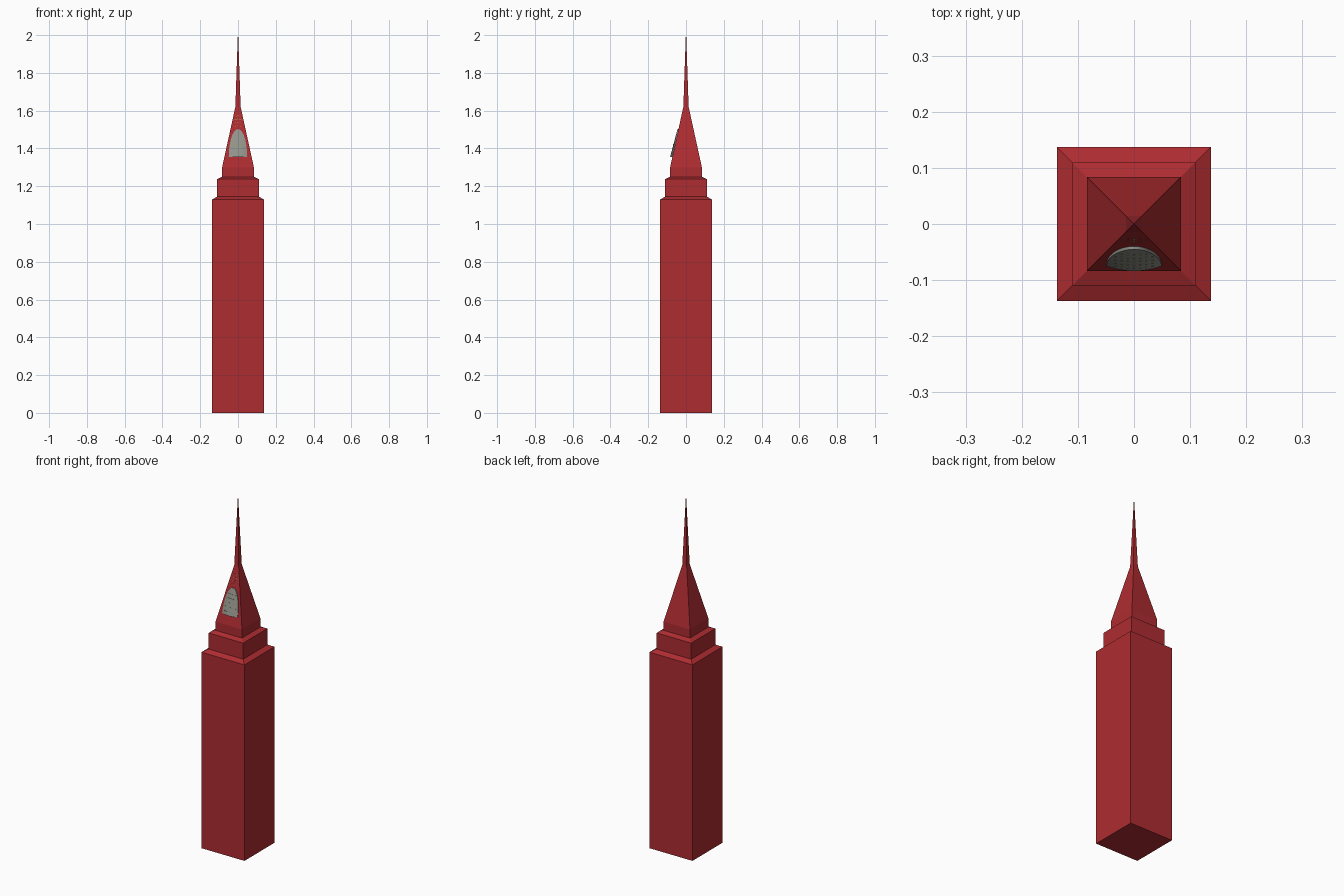
import bpy, bmesh, math

if "Cube" in bpy.data.objects:
    bpy.data.objects.remove(bpy.data.objects["Cube"])


def make_object(name, bm, color):
    bmesh.ops.recalc_face_normals(bm, faces=bm.faces)
    mesh = bpy.data.meshes.new(name)
    bm.to_mesh(mesh)
    bm.free()
    mat = bpy.data.materials.get(name) or bpy.data.materials.new(name)
    mat.diffuse_color = (*color, 1)
    mat.use_nodes = True
    mat.node_tree.nodes["Principled BSDF"].inputs["Base Color"].default_value = mat.diffuse_color
    mesh.materials.append(mat)
    obj = bpy.data.objects.new(name, mesh)
    bpy.context.collection.objects.link(obj)
    return obj


RED, GREY, GOLD = (0.42, 0.025, 0.03), (0.3, 0.3, 0.27), (0.4, 0.36, 0.1)
ROOF_Z0, ROOF_Z1, ROOF_R0, ROOF_R1 = 1.30, 1.62, 0.084, 0.014


def roof_half_width(z):
    return ROOF_R0 + (ROOF_R1 - ROOF_R0) * (z - ROOF_Z0) / (ROOF_Z1 - ROOF_Z0)


# Stepped square tower with tapered roof and needle spire
profile = [(0.137, 0), (0.137, 1.13), (0.11, 1.145), (0.11, 1.238), (0.084, 1.25),
           (ROOF_R0, ROOF_Z0), (ROOF_R1, ROOF_Z1), (0.001, 2.0)]
bm = bmesh.new()
rings = [[bm.verts.new((sx * r, sy * r, z)) for sx, sy in ((-1, -1), (1, -1), (1, 1), (-1, 1))]
         for r, z in profile]
for a, b in zip(rings, rings[1:]):
    for i in range(4):
        j = (i + 1) % 4
        bm.faces.new((a[i], a[j], b[j], b[i]))
bm.faces.new(rings[0][::-1])
bm.faces.new(rings[-1])
make_object("tower", bm, RED)

# Arched, gently bulging window panel on the front roof slope
WIN_Z, WIN_H, WIN_W = 1.355, 0.147, 0.049


def panel_y(x, z):
    t = (z - WIN_Z) / WIN_H
    return -roof_half_width(z) - 0.003 - 0.009 * (1 - (x / WIN_W) ** 2) * (1 - 0.75 * t)


bm = bmesh.new()
rows, cols = 14, 12
grid = []
for i in range(rows + 1):
    a = i / rows * math.radians(88)
    z, w = WIN_Z + WIN_H * math.sin(a), WIN_W * math.cos(a)
    xs = [w * (2 * j / cols - 1) for j in range(cols + 1)]
    grid.append([bm.verts.new((x, panel_y(x, z), z)) for x in xs])
for lo, hi in zip(grid, grid[1:]):
    for j in range(cols):
        bm.faces.new((lo[j], lo[j + 1], hi[j + 1], hi[j]))
# Rim sinks straight back into the roof
rim = bmesh.ops.extrude_edge_only(bm, edges=[e for e in bm.edges if e.is_boundary])
for v in rim["geom"]:
    if isinstance(v, bmesh.types.BMVert):
        v.co.y = -roof_half_width(v.co.z) + 0.003
panel = make_object("window_panel", bm, GREY)
bpy.context.view_layer.objects.active = panel
panel.select_set(True)
bpy.ops.object.shade_smooth_by_angle(angle=math.radians(30))


def add_stud(bm, x, y, z, size):
    stud = bmesh.ops.create_cube(bm, size=1)["verts"]
    for v in stud:
        v.co = (x + v.co.x * size, y + v.co.y * 0.002, z + v.co.z * size)


# Small light studs fanning out above the window
bm = bmesh.new()
for row in range(4):
    z = 1.52 + row * 0.018
    half = roof_half_width(z)
    for k in range(-2, 3):
        x = k * half * 0.38
        add_stud(bm, x, -half, z - abs(k) * 0.003, 0.004)
make_object("roof_lights", bm, GOLD)

# Rows of tiny lights on the panel
bm = bmesh.new()
for row in range(5):
    z = WIN_Z + 0.02 + row * 0.023
    for k in range(-3, 4):
        x = k * 0.011
        if abs(x) < 0.9 * WIN_W * math.sqrt(1 - ((z - WIN_Z) / WIN_H) ** 2):
            add_stud(bm, x, panel_y(x, z), z, 0.003)
make_object("panel_lights", bm, GOLD)
